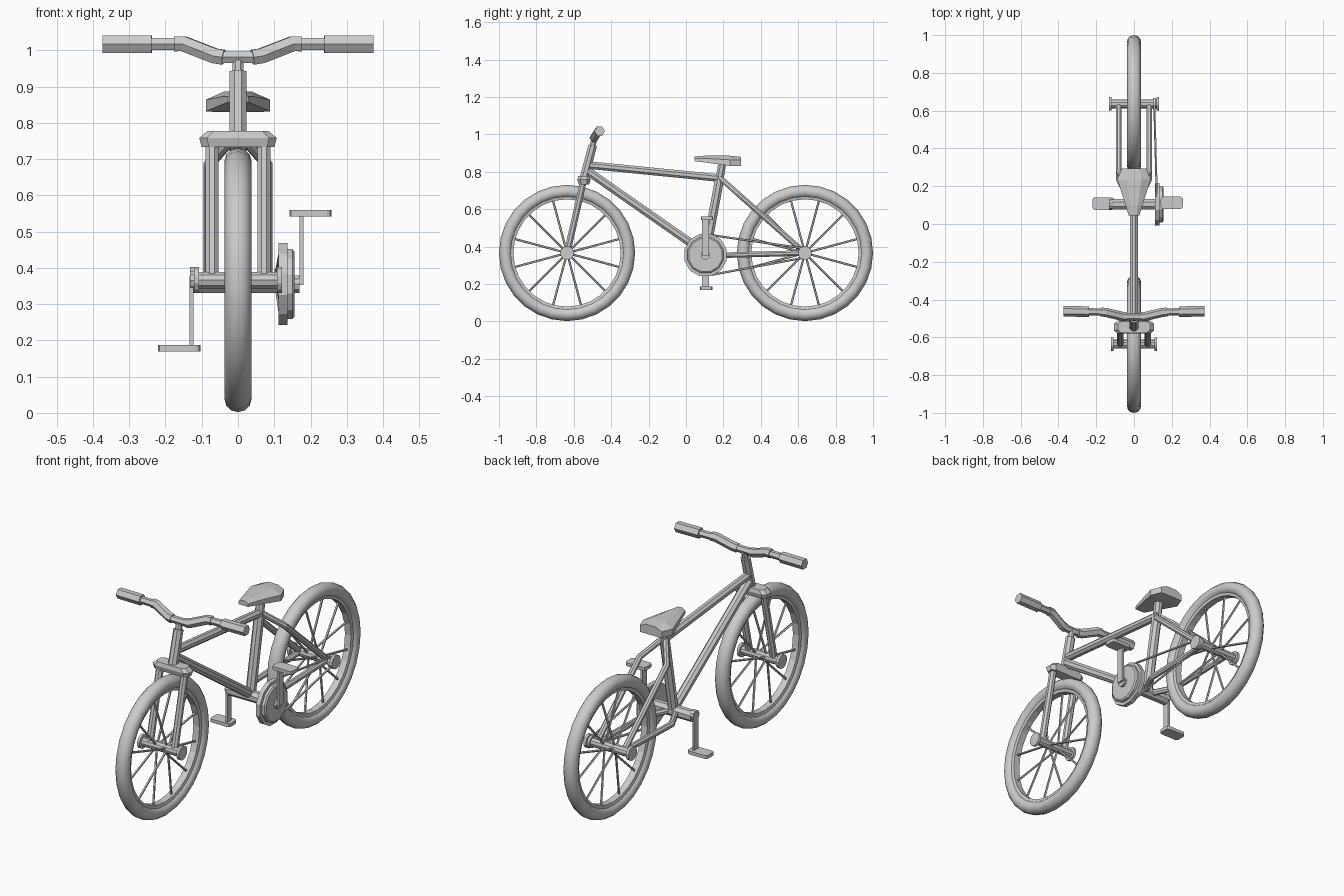
import bpy, bmesh, math
from mathutils import Vector, Matrix

if "Cube" in bpy.data.objects:
    bpy.data.objects.remove(bpy.data.objects["Cube"])

WHEEL_Y, WHEEL_Z, R = 0.636, 0.366, 0.364
BB = (0.104, 0.355)


def finish(name, bm, smooth=False):
    bmesh.ops.recalc_face_normals(bm, faces=bm.faces)
    me = bpy.data.meshes.new(name)
    bm.to_mesh(me)
    bm.free()
    for p in me.polygons:
        p.use_smooth = smooth
    ob = bpy.data.objects.new(name, me)
    bpy.context.collection.objects.link(ob)
    return ob


def loft(bm, rings, caps=True, closed=False):
    vs = [[bm.verts.new(p) for p in r] for r in rings]
    n = len(vs[0])
    pairs = list(zip(vs, vs[1:])) + ([(vs[-1], vs[0])] if closed else [])
    for a, b in pairs:
        for i in range(n):
            j = (i + 1) % n
            bm.faces.new((a[i], a[j], b[j], b[i]))
    if caps and not closed:
        bm.faces.new(vs[0])
        bm.faces.new(vs[-1])


def add_tube(bm, pts, radii, sides=8):
    pts = [Vector(p) for p in pts]
    if not isinstance(radii, (list, tuple)):
        radii = [radii] * len(pts)
    rings = []
    for k, (p, r) in enumerate(zip(pts, radii)):
        t = (pts[min(k + 1, len(pts) - 1)] - pts[max(k - 1, 0)]).normalized()
        ref = Vector((1, 0, 0)) if abs(t.x) < 0.8 else Vector((0, 0, 1))
        u = (ref - t * ref.dot(t)).normalized()
        v = t.cross(u)
        rings.append([p + r * (u * math.cos(a) + v * math.sin(a)) for a in
                      [2 * math.pi * (i + 0.5) / sides for i in range(sides)]])
    loft(bm, rings)


def tube(name, pts, radii, sides=8):
    bm = bmesh.new()
    add_tube(bm, pts, radii, sides)
    return finish(name, bm)


def ring(name, profile, y, segs, smooth):
    # revolve a closed (radius, x) profile about the wheel axle
    bm = bmesh.new()
    rings = []
    for i in range(segs):
        a = 2 * math.pi * i / segs
        rings.append([(x, y + r * math.cos(a), WHEEL_Z + r * math.sin(a)) for r, x in profile])
    loft(bm, rings, closed=True)
    return finish(name, bm, smooth)


def box(name, centre, size, bevel=0.0, rot_x=0.0):
    bm = bmesh.new()
    bmesh.ops.create_cube(bm, size=1)
    bmesh.ops.scale(bm, vec=size, verts=bm.verts)
    if bevel:
        edges = [e for e in bm.edges if abs(e.verts[0].co.z - e.verts[1].co.z) > 1e-4]
        bmesh.ops.bevel(bm, geom=edges, offset=bevel, segments=2, profile=0.5, affect='EDGES')
    bmesh.ops.transform(bm, matrix=Matrix.Translation(centre) @ Matrix.Rotation(rot_x, 4, 'X'),
                        verts=bm.verts)
    return finish(name, bm)


# Wheels: tyre, rim, spokes, hub
tyre = [(0.3295 + 0.0345 * math.cos(a), 0.037 * math.sin(a))
        for a in [2 * math.pi * i / 12 for i in range(12)]]
rim = [(0.287, -0.018), (0.312, -0.024), (0.312, 0.024), (0.287, 0.018)]
for side, y in (("front", -WHEEL_Y), ("rear", WHEEL_Y)):
    ring(side + "_tyre", tyre, y, 28, True)
    ring(side + "_rim", rim, y, 28, False)
    bm = bmesh.new()
    for i in range(12):
        a = math.radians(15 + 30 * i)
        d = Vector((0, math.cos(a), math.sin(a)))
        c = Vector((0, y, WHEEL_Z))
        off = Vector((0.03 if i % 2 else -0.03, 0, 0))
        add_tube(bm, [c + off + d * 0.015, c + d * 0.295], 0.006, 5)
    finish(side + "_spokes", bm)
    w = 0.112 if side == "front" else 0.122
    tube(side + "_hub", [(-w, y, WHEEL_Z), (w, y, WHEEL_Z)], 0.024, 10)
    for s in (-1, 1):
        tube(side + "_hub_cap", [(s * (w - 0.004), y, WHEEL_Z), (s * (w + 0.01), y, WHEEL_Z)], 0.037, 12)

# Fork, crown and steering column
for s in (-1, 1):
    tube("fork_leg", [(s * 0.072, -0.548, 0.75), (s * 0.072, -WHEEL_Y, WHEEL_Z)], 0.019)
bm = bmesh.new()
loft(bm, [[(sx * w, -0.546 + sy * d, z) for sx, sy in
           ((-1, -.5), (-.8, -1), (.8, -1), (1, -.5), (1, .5), (.8, 1), (-.8, 1), (-1, .5))]
          for w, d, z in ((0.1, 0.028, 0.733), (0.107, 0.035, 0.758), (0.085, 0.03, 0.777))])
finish("fork_crown", bm)
tube("head_tube", [(0, -0.547, 0.76), (0, -0.499, 0.94)], 0.025)
tube("stem", [(0, -0.5, 0.935), (0, -0.488, 0.985)], 0.017)

# Handlebar and grips
half = [(0.05, -0.492, 0.981), (0.075, -0.488, 0.985), (0.16, -0.468, 1.018), (0.185, -0.466, 1.018)]
tube("handlebar_centre", [(-0.055, -0.492, 0.981), (0.055, -0.492, 0.981)], 0.019, 6)
for s in (-1, 1):
    tube("handlebar_bend", [(s * (x - 0.01), y, z) for x, y, z in half], 0.024, 6)
    tube("handlebar_end", [(s * 0.17, -0.466, 1.017), (s * 0.25, -0.464, 1.017)], 0.019, 6)
    tube("grip", [(s * 0.238, -0.464, 1.017), (s * 0.374, -0.462, 1.017)], 0.028, 6)

# Frame tubes
tube("top_tube", [(0, -0.53, 0.837), (0, 0.185, 0.766)], 0.022)
tube("down_tube", [(0, -0.53, 0.807), (0, BB[0], BB[1] + 0.01)], 0.024)
tube("seat_tube", [(0, BB[0], BB[1]), (0, 0.18, 0.765)], 0.026)
tube("seat_post", [(0, 0.178, 0.75), (0, 0.194, 0.85)], 0.023)
for s in (-1, 1):
    tube("seat_stay", [(s * 0.01, 0.185, 0.765), (s * 0.08, 0.275, 0.685),
                       (s * 0.08, WHEEL_Y, WHEEL_Z)], 0.016)
    tube("chain_stay", [(s * 0.015, BB[0], BB[1]), (s * 0.08, 0.235, BB[1]),
                        (s * 0.08, WHEEL_Y, WHEEL_Z)], 0.016)

# Seat: lofted along y (y, half width, top, shoulder, bottom)
bm = bmesh.new()
loft(bm, [[(-w, y, b), (-w, y, sh), (-w * 0.45, y, t), (w * 0.45, y, t), (w, y, sh), (w, y, b)]
          for y, w, t, sh, b in ((0.045, 0.028, 0.882, 0.872, 0.857), (0.1, 0.045, 0.886, 0.872, 0.85),
                                 (0.235, 0.088, 0.886, 0.864, 0.832), (0.295, 0.065, 0.88, 0.864, 0.83))])
finish("seat", bm)

# Bottom bracket and chainring
yb, zb = BB
tube("bottom_bracket", [(-0.12, yb, zb + 0.003), (0.12, yb, zb + 0.003)], 0.03)
tube("chainring", [(0.112, yb, zb), (0.136, yb, zb)], 0.117, 12)
tube("chain_guard", [(0.13, yb, zb), (0.15, yb, zb), (0.156, yb, zb)], [0.1, 0.1, 0.092], 12)
tube("crank_axle", [(0.15, yb, zb), (0.17, yb, zb)], 0.025, 10)
tube("left_crank_axle", [(-0.133, yb, zb + 0.01), (-0.11, yb, zb + 0.01)], 0.027, 10)

# Chain runs and rear sprocket
for s in (-1, 1):
    tube("chain_run", [(0.122, yb + 0.02, zb + s * 0.108), (0.108, WHEEL_Y, WHEEL_Z + s * 0.024)], 0.006, 5)
tube("rear_sprocket", [(0.1, WHEEL_Y, WHEEL_Z), (0.114, WHEEL_Y, WHEEL_Z)], 0.032, 12)

# Cranks and pedals
box("right_crank", (0.175, yb, 0.448), (0.011, 0.036, 0.19))
box("left_crank", (-0.128, yb, 0.277), (0.011, 0.036, 0.2))
box("right_pedal", (0.2, yb + 0.008, 0.551), (0.117, 0.066, 0.018), 0.014)
box("left_pedal", (-0.162, yb + 0.004, 0.178), (0.117, 0.066, 0.018), 0.014)
